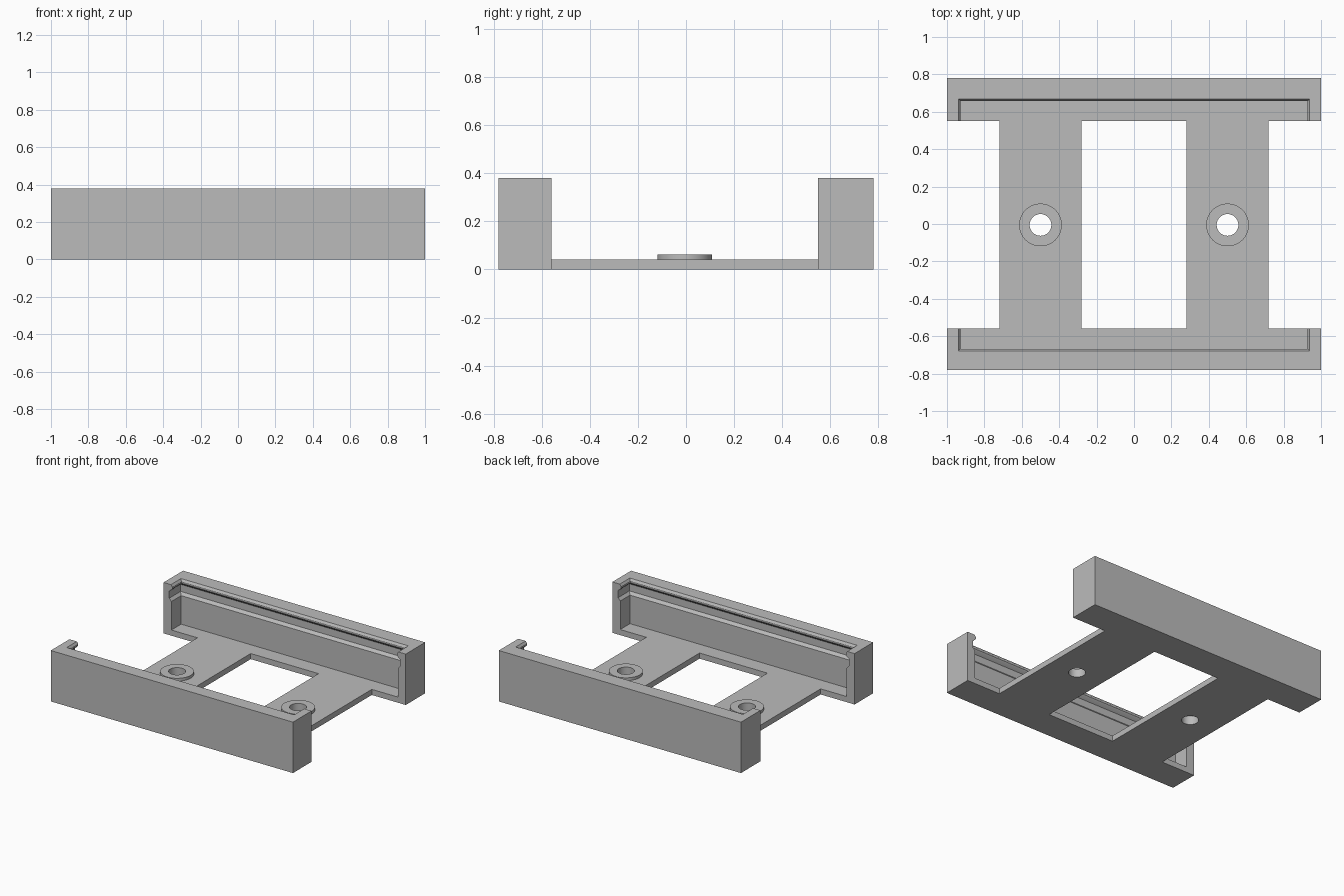
import bpy
import bmesh
from math import cos, sin, tau

cube = bpy.data.objects.get("Cube")
if cube:
    bpy.data.objects.remove(cube)

FLOOR, TOP = 0.042, 0.38
BACK, FRONT = 0.55, -0.56          # inner edges of the two rails
HALF, DEPTH = 0.935, 0.115         # pocket half width and depth
BOSS_TOP, BOSS_R, HOLE_R = 0.063, 0.114, 0.058
SEGMENTS = 64

bm = bmesh.new()


def ring(points, z):
    return [bm.verts.new((x, y, z)) for x, y in points]


def bridge(a, b, keep=lambda i: True):
    n = len(a)
    for i in range(n):
        if keep(i):
            j = (i + 1) % n
            bm.faces.new((a[i], a[j], b[j], b[i]))


def fill(loops):
    edges = [bm.edges.new((r[i - 1], r[i])) for r in loops for i in range(len(r))]
    bmesh.ops.triangle_fill(bm, edges=edges, use_beauty=True, normal=(0, 0, 1))


def circle(cx, r):
    cy = (BACK + FRONT) / 2
    return [(cx + r * cos(tau * i / SEGMENTS), cy + r * sin(tau * i / SEGMENTS))
            for i in range(SEGMENTS)]


# Rails: a U-shaped wall with a snap bead and a groove inside
inner = [(0, 0), (0, FLOOR), (0, 0.255), (0.018, 0.275), (0.018, 0.328),
         (0, 0.342), (-0.007, 0.352), (-0.007, 0.364), (0, 0.374), (0.004, TOP)]


def rail(edge, side, outer_y):
    wall = edge + side * DEPTH
    profile = [(HALF + d, wall + side * d, z) for d, z in inner]
    profile += [(1, outer_y, TOP), (1, outer_y, 0)]
    stations = []
    for sx, at_end in ((-1, True), (-1, False), (1, False), (1, True)):
        stations.append([bm.verts.new((sx * x, edge if at_end else y, z))
                         for x, y, z in profile])
    for a, b in zip(stations, stations[1:]):
        bridge(a, b, lambda i: i != 0)
    bm.faces.new(stations[0])
    bm.faces.new(stations[-1])


rail(BACK, 1, 0.78)
rail(FRONT, -1, -0.78)

# Floor: two cross straps joining the rail floors, with a window between
right = [(HALF, BACK + DEPTH), (HALF, BACK), (0.72, BACK),
         (0.72, FRONT), (HALF, FRONT), (HALF, FRONT - DEPTH)]
outline = right + [(-x, y) for x, y in reversed(right)]
window = [(0.28, BACK), (-0.28, BACK), (-0.28, FRONT), (0.28, FRONT)]

low, high = ring(outline, 0), ring(outline, FLOOR)
bridge(low, high, lambda i: i % 6 in (1, 2, 3))
win_low, win_high = ring(window, 0), ring(window, FLOOR)
bridge(win_low, win_high)

# Bosses: raised washers around the screw holes
bottom_loops, top_loops = [low, win_low], [high, win_high]
for cx in (-0.5, 0.5):
    hole, bore = ring(circle(cx, HOLE_R), 0), ring(circle(cx, HOLE_R), BOSS_TOP)
    rim, foot = ring(circle(cx, BOSS_R), BOSS_TOP), ring(circle(cx, BOSS_R), FLOOR)
    for a, b in ((hole, bore), (bore, rim), (rim, foot)):
        bridge(a, b)
    bottom_loops.append(hole)
    top_loops.append(foot)


def edge_loops_fill(loops):
    # Fill on fresh copies so that shared edges are merged afterwards
    fill([[bm.verts.new(v.co) for v in loop] for loop in loops])


edge_loops_fill(bottom_loops)
edge_loops_fill(top_loops)

bmesh.ops.remove_doubles(bm, verts=bm.verts[:], dist=0.0001)
bmesh.ops.recalc_face_normals(bm, faces=bm.faces[:])

mesh = bpy.data.meshes.new("mounting_bracket")
bm.to_mesh(mesh)
bm.free()
bracket = bpy.data.objects.new("mounting_bracket", mesh)
bpy.context.collection.objects.link(bracket)

# Plain grey plastic
grey = bpy.data.materials.new("grey_plastic")
grey.use_nodes = True
colour = (0.5, 0.5, 0.5, 1)
grey.diffuse_color = colour
grey.node_tree.nodes["Principled BSDF"].inputs["Base Color"].default_value = colour
mesh.materials.append(grey)

bpy.ops.object.select_all(action='DESELECT')
bracket.select_set(True)
bpy.context.view_layer.objects.active = bracket
bpy.ops.object.shade_smooth_by_angle(angle=0.4)
